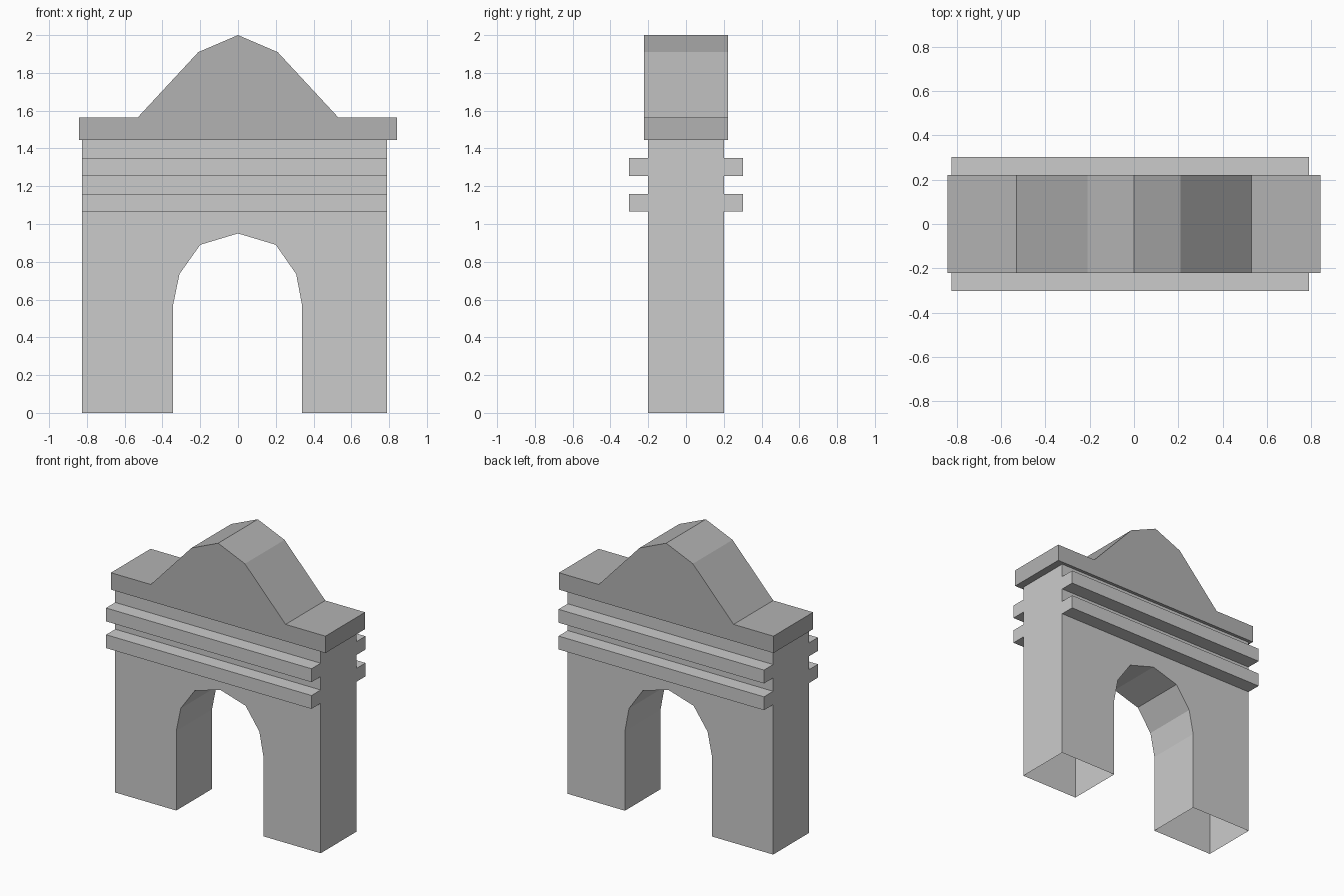
import bpy, bmesh

if "Cube" in bpy.data.objects:
    bpy.data.objects.remove(bpy.data.objects["Cube"])

LEFT, RIGHT = -0.825, 0.79            # ends of the wall
BODY_Y, LEDGE_Y, CAP_Y = 0.2, 0.303, 0.2225


def extruded_sheet(polygons, half_depth):
    """Build x/z polygons on the front plane and extrude them to the back."""
    bm = bmesh.new()
    for poly in polygons:
        bm.faces.new([bm.verts.new((x, -half_depth, z)) for x, z in poly])
    bmesh.ops.remove_doubles(bm, verts=bm.verts, dist=1e-5)
    new = bmesh.ops.extrude_face_region(bm, geom=bm.faces[:])["geom"]
    moved = [v for v in new if isinstance(v, bmesh.types.BMVert)]
    bmesh.ops.translate(bm, verts=moved, vec=(0, 2 * half_depth, 0))
    bmesh.ops.recalc_face_normals(bm, faces=bm.faces)
    return bm


def add_object(name, bm):
    mesh = bpy.data.meshes.new(name)
    bm.to_mesh(mesh)
    bm.free()
    obj = bpy.data.objects.new(name, mesh)
    bpy.context.collection.objects.link(obj)
    return obj


# Arched wall: panel with the opening, then horizontal strips above it
levels = [1.065, 1.16, 1.255, 1.35, 1.445]
arch = [(-0.345, 0), (-0.345, 0.565), (-0.31, 0.735), (-0.2, 0.89), (0, 0.95),
        (0.2, 0.89), (0.308, 0.735), (0.34, 0.565), (0.34, 0)]
panel = [(LEFT, 0)] + arch + [(RIGHT, 0), (RIGHT, levels[0]), (LEFT, levels[0])]
strips = [[(LEFT, a), (RIGHT, a), (RIGHT, b), (LEFT, b)]
          for a, b in zip(levels, levels[1:])]
bm = extruded_sheet([panel] + strips, BODY_Y)

# Ledges: pull the first and third strips out on front and back
bands = [(levels[0] + levels[1]) / 2, (levels[2] + levels[3]) / 2]
faces = [f for f in bm.faces if abs(f.normal.y) > 0.9
         and any(abs(f.calc_center_median().z - z) < 0.01 for z in bands)]
for f in bmesh.ops.extrude_discrete_faces(bm, faces=faces)["faces"]:
    for v in f.verts:
        v.co.y = LEDGE_Y if v.co.y > 0 else -LEDGE_Y

# The legs are open underneath
feet = [f for f in bm.faces if all(v.co.z < 0.001 for v in f.verts)]
bmesh.ops.delete(bm, geom=feet, context='FACES_ONLY')
bmesh.ops.recalc_face_normals(bm, faces=bm.faces)
add_object("arch_wall", bm)

# Gabled cap
half = [(0.843, 1.445), (0.843, 1.565), (0.53, 1.565), (0.21, 1.91)]
outline = half + [(0, 2.0)] + [(-x, z) for x, z in reversed(half)]
cap = add_object("gable_cap", extruded_sheet([outline], CAP_Y))
dark = bpy.data.materials.new("dark_stone")
dark.diffuse_color = (0.45, 0.45, 0.45, 1)
dark.use_nodes = True
dark.node_tree.nodes["Principled BSDF"].inputs["Base Color"].default_value = dark.diffuse_color
cap.data.materials.append(dark)
